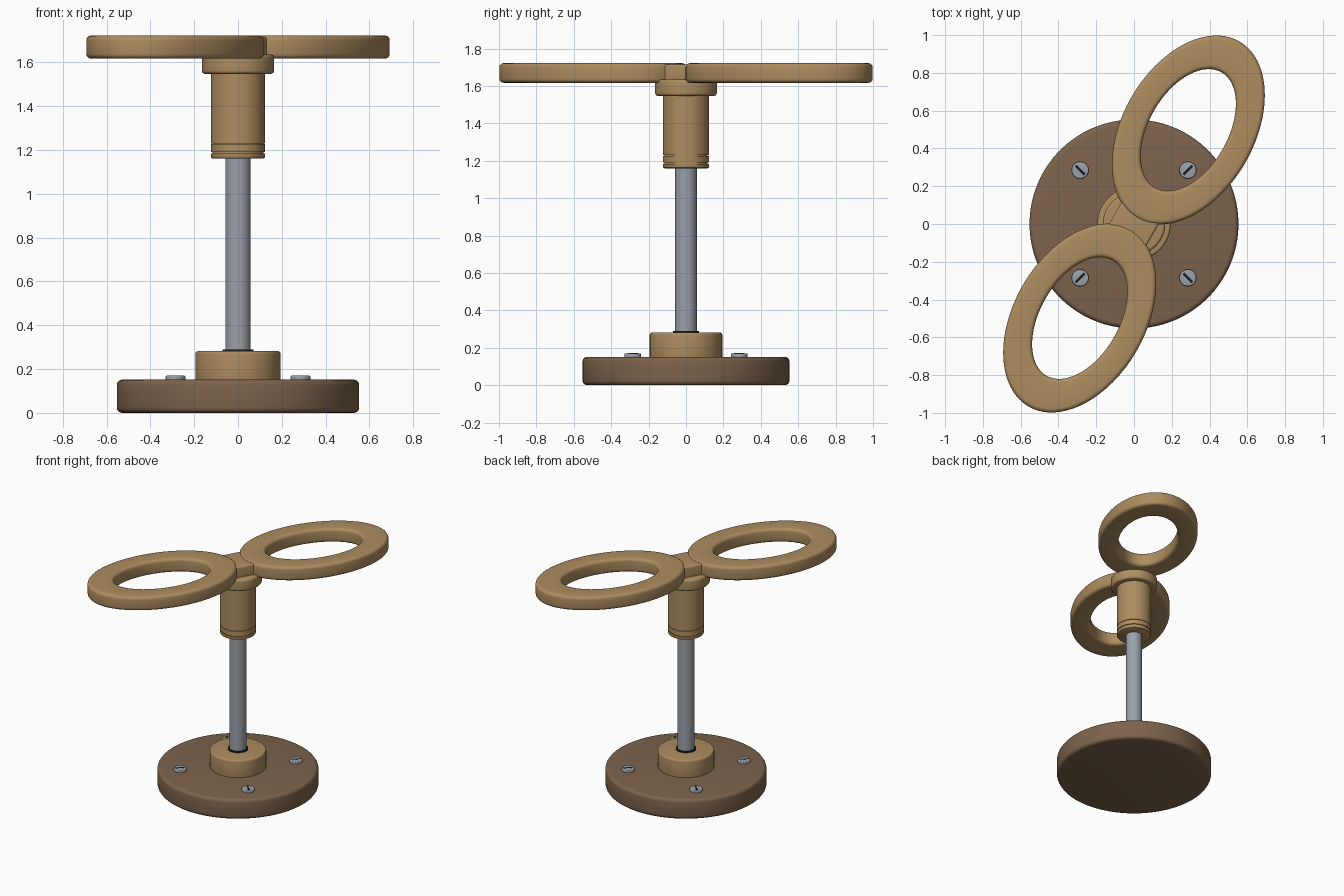
import bpy, bmesh
from math import pi, sin, cos, radians
from mathutils import Matrix, Vector

cube = bpy.data.objects.get("Cube")
if cube:
    bpy.data.objects.remove(cube, do_unlink=True)


def material(name, color):
    m = bpy.data.materials.new(name)
    m.use_nodes = True
    m.diffuse_color = (*color, 1)
    m.node_tree.nodes["Principled BSDF"].inputs["Base Color"].default_value = (*color, 1)
    return m


TAN = material("tan bronze", (0.42, 0.265, 0.115))
BROWN = material("dark brown", (0.205, 0.125, 0.072))
STEEL = material("steel grey", (0.32, 0.36, 0.40))
BLACK = material("black", (0.012, 0.012, 0.012))


def finish(name, bm, mat, bevel=0.0, matrix=None):
    """Round the hard edges, place the part and shade it smooth."""
    bmesh.ops.recalc_face_normals(bm, faces=bm.faces)
    if bevel:
        hard = [e for e in bm.edges if len(e.link_faces) == 2 and e.calc_face_angle() > 0.7]
        bmesh.ops.bevel(bm, geom=hard, offset=bevel, segments=4, profile=0.5, affect='EDGES')
    if matrix:
        bm.transform(matrix)
    me = bpy.data.meshes.new(name)
    bm.to_mesh(me)
    bm.free()
    me.materials.append(mat)
    ob = bpy.data.objects.new(name, me)
    bpy.context.collection.objects.link(ob)
    bpy.ops.object.select_all(action='DESELECT')
    ob.select_set(True)
    bpy.context.view_layer.objects.active = ob
    bpy.ops.object.shade_smooth_by_angle(angle=radians(35))
    return ob


def disc(name, r, z0, z1, mat, bevel=0.0, x=0, y=0, segs=96):
    bm = bmesh.new()
    bmesh.ops.create_cone(bm, cap_ends=True, segments=segs, radius1=r, radius2=r, depth=z1 - z0)
    return finish(name, bm, mat, bevel, Matrix.Translation((x, y, (z0 + z1) / 2)))


def box(name, size, center, angle, mat, bevel=0.0):
    bm = bmesh.new()
    bmesh.ops.create_cube(bm, size=1)
    bm.transform(Matrix.Diagonal((*size, 1)))
    return finish(name, bm, mat, bevel,
                  Matrix.Translation(center) @ Matrix.Rotation(angle, 4, 'Z'))


def lathe(name, profile, mat, segs=96):
    bm = bmesh.new()
    verts = [bm.verts.new((r, 0, z)) for r, z in profile]
    edges = [bm.edges.new(p) for p in zip(verts, verts[1:])]
    bmesh.ops.spin(bm, geom=verts + edges, cent=(0, 0, 0), axis=(0, 0, 1),
                   angle=2 * pi, steps=segs)
    bmesh.ops.remove_doubles(bm, verts=bm.verts, dist=1e-5)
    return finish(name, bm, mat)


def oval_ring(name, outer, inner, z0, z1, matrix, mat, bevel, segs=112):
    bm = bmesh.new()
    loops = []
    for i in range(segs):
        c, s = cos(2 * pi * i / segs), sin(2 * pi * i / segs)
        loops.append([bm.verts.new((a * c, b * s, z))
                      for (a, b), z in ((outer, z0), (outer, z1), (inner, z1), (inner, z0))])
    for p, q in zip(loops, loops[1:] + loops[:1]):
        for k in range(4):
            j = (k + 1) % 4
            bm.faces.new((p[k], p[j], q[j], q[k]))
    return finish(name, bm, mat, bevel, matrix)


# Base plate and its centre boss
disc("base_plate", 0.553, 0, 0.152, BROWN, 0.025, segs=128)
disc("base_boss", 0.194, 0.14, 0.282, TAN, 0.012)
disc("rod_seal", 0.07, 0.27, 0.29, BLACK, 0.003)
disc("rod", 0.058, 0.27, 1.2, STEEL)

# Four slotted screws, slots pointing to the centre
for i in range(4):
    a = radians(45 + 90 * i)
    x, y = 0.403 * cos(a), 0.403 * sin(a)
    disc(f"screw_{i + 1}", 0.045, 0.145, 0.17, STEEL, 0.006, x, y, 40)
    box(f"screw_slot_{i + 1}", (0.068, 0.012, 0.004), (x, y, 0.1695), a, BLACK)

# Sleeve with two turned grooves, and its top flange
R, G = 0.123, 0.116
lathe("sleeve", [(0, 1.16), (0.115, 1.16), (0.121, 1.163), (R, 1.169),
                 (R, 1.184), (G, 1.184), (G, 1.191), (R, 1.191),
                 (R, 1.226), (G, 1.226), (G, 1.23), (R, 1.23),
                 (R, 1.6), (0, 1.6)], TAN)
disc("sleeve_flange", 0.165, 1.547, 1.635, TAN, 0.015)

# Two oval grip rings joined by a short bridge
AXIS = radians(60)
turn = Matrix.Rotation(AXIS, 4, 'Z')
for side, d in (("back", 0.575), ("front", -0.575)):
    oval_ring(f"{side}_ring", (0.541, 0.348), (0.352, 0.208), 1.617, 1.722,
              turn @ Matrix.Translation((d, 0, 0)), TAN, 0.022)
box("ring_bridge", (0.28, 0.228, 0.09), (0, 0, 1.67), AXIS, TAN, 0.012)
